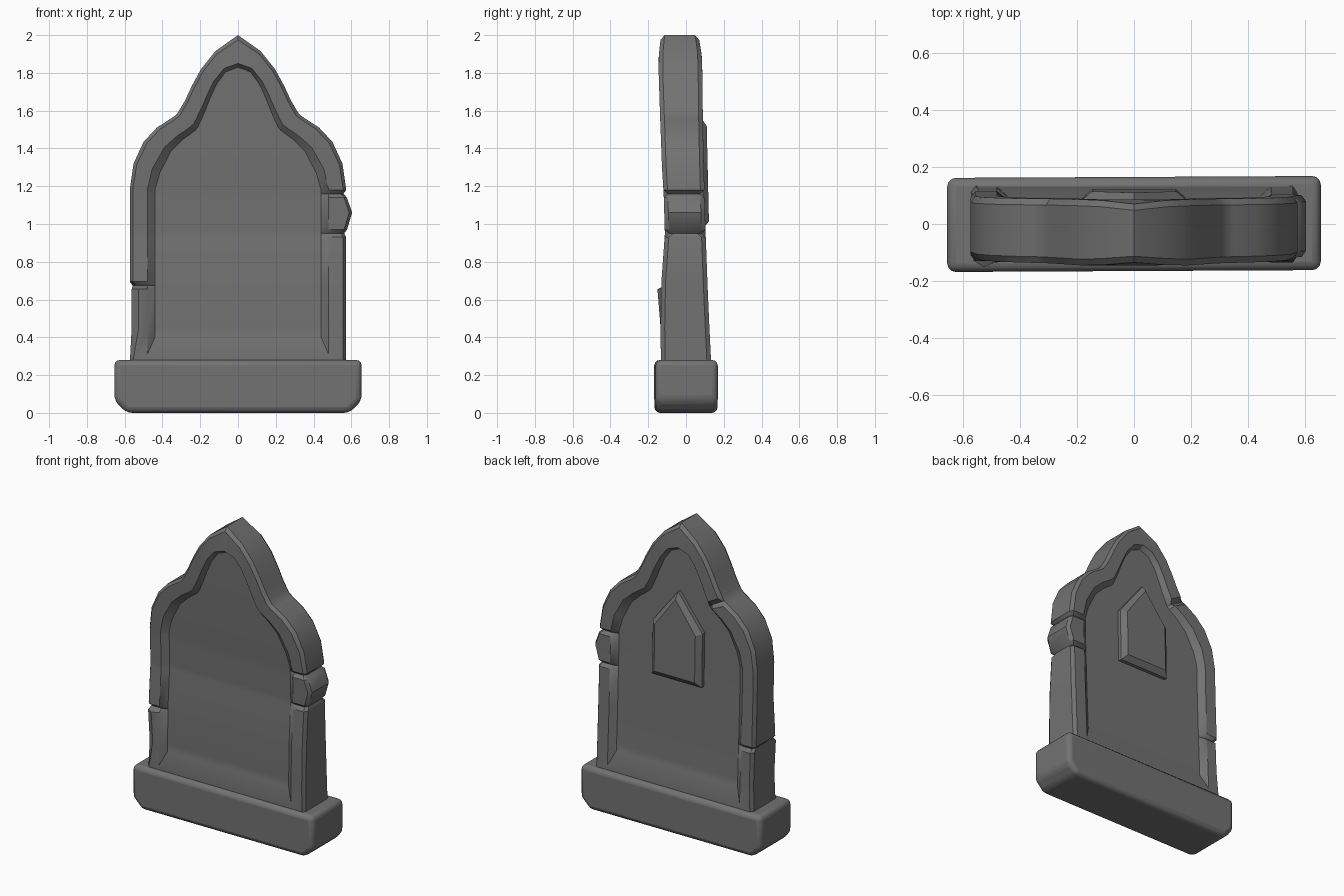
import bpy, bmesh

if "Cube" in bpy.data.objects:
    bpy.data.objects.remove(bpy.data.objects["Cube"])

stone = bpy.data.materials.new("dark grey stone")
stone.diffuse_color = (0.17, 0.17, 0.17, 1)
stone.use_nodes = True
stone.node_tree.nodes["Principled BSDF"].inputs["Base Color"].default_value = stone.diffuse_color


def finish(name, bm, angle=0.6, bevel=0):
    bmesh.ops.recalc_face_normals(bm, faces=bm.faces)
    me = bpy.data.meshes.new(name)
    bm.to_mesh(me)
    bm.free()
    me.materials.append(stone)
    ob = bpy.data.objects.new(name, me)
    bpy.context.collection.objects.link(ob)
    if bevel:
        mod = ob.modifiers.new("soft edges", 'BEVEL')
        mod.width, mod.segments, mod.limit_method = bevel, 3, 'ANGLE'
        mod.angle_limit = 0.4
    bpy.ops.object.select_all(action='DESELECT')
    bpy.context.view_layer.objects.active = ob
    ob.select_set(True)
    bpy.ops.object.shade_smooth_by_angle(angle=angle)
    return ob


def interp(table, z):
    for (z0, a), (z1, b) in zip(table, table[1:]):
        if z <= z1:
            return a + (b - a) * max(0, (z - z0) / (z1 - z0))
    return table[-1][1]


# front and back surfaces of the worn slab, as y against height
FRONT = [(.26, -.133), (.5, -.135), (.7, -.13), (.95, -.112), (1.15, -.118),
         (1.3, -.127), (1.6, -.138), (1.88, -.147), (2, -.135)]
BACK = [(.26, .133), (.6, .117), (1, .102), (1.5, .09), (1.9, .085), (2, .07)]

# half outline: outer edge, inner rim edge, recessed panel edge
half = [((.573, .26), (.48, .31), (.44, .40))]
for z in (.45, .655, .675, .695, .93, .95, .97, 1.06, 1.14, 1.16, 1.18):
    half.append(((.573, z), (.48, z), (.44, z)))
for ox, oz, ix, iz in [(.553, 1.32, .455, 1.29), (.50, 1.435, .39, 1.405),
                       (.43, 1.51, .32, 1.468), (.35, 1.562, .25, 1.515),
                       (.325, 1.58, .235, 1.53), (.31, 1.603, .222, 1.555),
                       (.28, 1.655, .195, 1.61), (.245, 1.73, .165, 1.68),
                       (.196, 1.82, .125, 1.76), (.12, 1.915, .072, 1.825),
                       (0, 2.0, 0, 1.85)]:
    half.append(((ox, oz), (ix, iz), (ix * .91, iz - .02)))
m = len(half)
loop = [(1, p) for p in half] + [(-1, p) for p in half[-2::-1]]
n = len(loop)


def slab_point(side, pts, ring, face):
    """Ring 0 = side wall, 1 = rim outer, 2 = rim inner, 3 = panel."""
    (ox, oz), (ix, iz), (fx, fz) = pts
    groove = (side > 0 and oz in (.95, 1.16)) or (side < 0 and oz == .675)
    chunk = side < 0 and .4 < oz < .66
    t = .4 if chunk and face < 0 else .17
    x, z = [(ox, oz), (ox + (ix - ox) * t, oz + (iz - oz) * t), (ix, iz), (fx, fz)][ring]
    depth = [.022, 0, 0, .032][ring]
    if ring < 3 and groove:                       # cracks round the edges
        depth += .022
        x -= .015 if ring < 2 else 0
    if ring < 2 and side > 0 and .94 < oz < 1.15:  # loose bulging piece
        x += .031 if oz == 1.06 else .004
    if chunk and ring < 2:                        # chipped lower corner
        x -= .01
        if face < 0 and oz > .6:
            depth -= .02
    if face > 0 and side < 0 and oz == 1.58 and 0 < ring < 3:
        depth += .025                             # crack behind the shoulder
    y = interp(FRONT if face < 0 else BACK, oz if ring < 2 else z)
    return (side * x, y - face * depth, z)


# slab with a recessed panel on both faces
bm = bmesh.new()
rings = []
for face, order in ((-1, (3, 2, 1, 0)), (1, (0, 1, 2, 3))):
    for r in order:
        rings.append([bm.verts.new(slab_point(s, p, r, face)) for s, p in loop])
for a, b in zip(rings, rings[1:]):
    for i in range(n):
        j = (i + 1) % n
        bm.faces.new((a[i], a[j], b[j], b[i]))
for ring in (rings[0], rings[-1]):
    for i in range(m - 1):
        vs = [ring[i], ring[i + 1], ring[n - 2 - i], ring[n - 1 - i]]
        bm.faces.new(list(dict.fromkeys(vs)))
finish("gravestone_slab", bm, 0.55)

# plinth with cut lower corners and softened edges
bm = bmesh.new()
right = [(.59, 0), (.655, .065), (.655, .28)]
prof = right + [(-x, z) for x, z in right[::-1]]
f = bm.faces.new([bm.verts.new((x, -.165 + .005 * x, z)) for x, z in prof])
ext = bmesh.ops.extrude_face_region(bm, geom=[f])
bmesh.ops.translate(bm, vec=(0, .33, 0),
                    verts=[v for v in ext['geom'] if isinstance(v, bmesh.types.BMVert)])
finish("plinth", bm, 0.6, 0.03)

# raised pointed plaque on the back
bm = bmesh.new()
shape = [(-.18, .98), (.18, .98), (.18, 1.33), (0, 1.56), (-.18, 1.33)]
outer = [bm.verts.new((x, .05, z)) for x, z in shape]
mid = [bm.verts.new((x, .093 - .02 * (z - 1), z)) for x, z in shape]
inner = [bm.verts.new((x * .82, .121 - .02 * (z - 1), 1.24 + (z - 1.24) * .87))
         for x, z in shape]
for a, b in ((outer, mid), (mid, inner)):
    for i in range(5):
        j = (i + 1) % 5
        bm.faces.new((a[i], a[j], b[j], b[i]))
bm.faces.new(inner)
bm.faces.new(outer[::-1])
finish("back_plaque", bm, 0.4)
